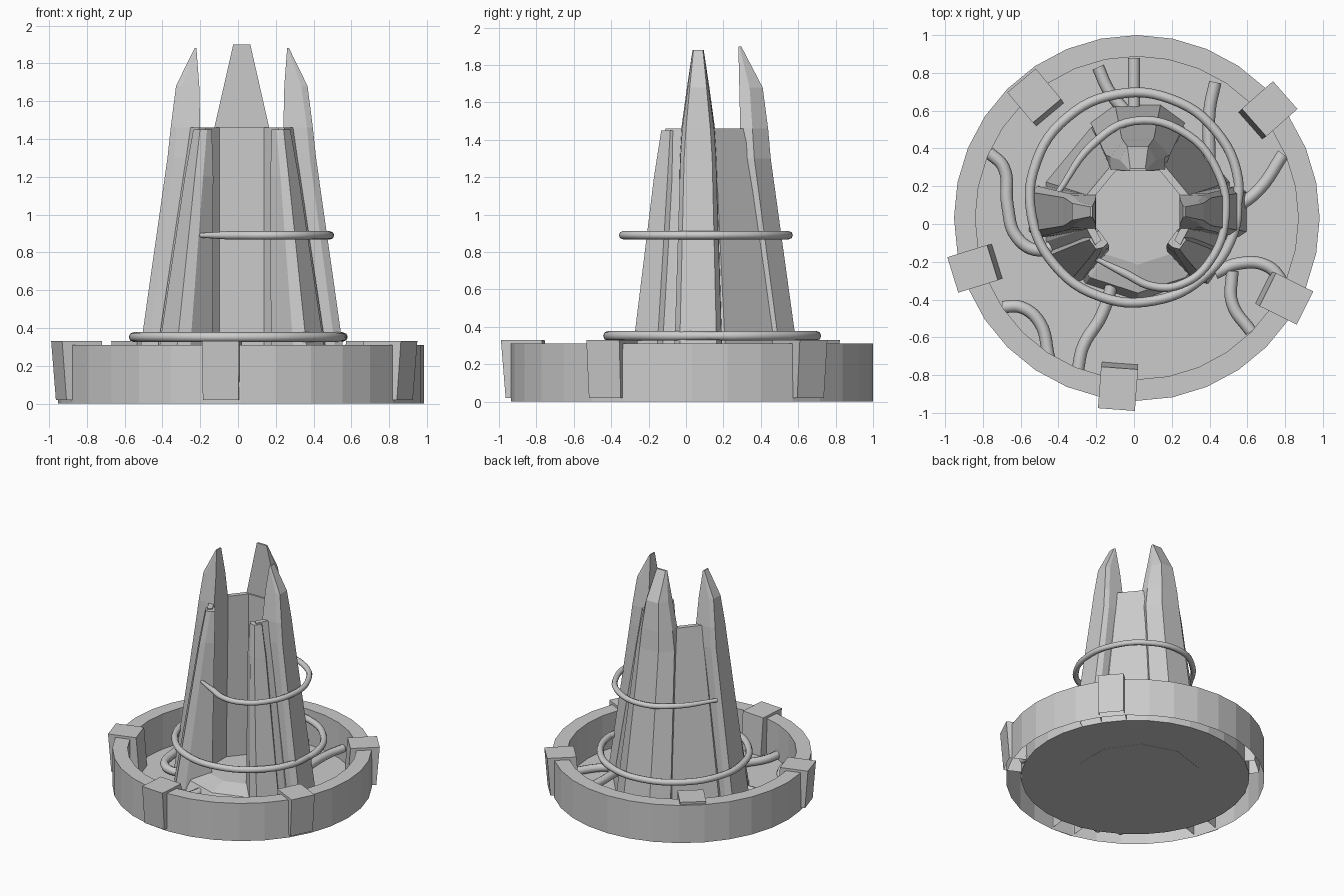
import bpy, bmesh
from math import sin, cos, radians, pi
from mathutils import Matrix

if "Cube" in bpy.data.objects:
    bpy.data.objects.remove(bpy.data.objects["Cube"])


def make(name, verts, faces):
    me = bpy.data.meshes.new(name)
    me.from_pydata(verts, [], faces)
    bm = bmesh.new()
    bm.from_mesh(me)
    bmesh.ops.recalc_face_normals(bm, faces=bm.faces)
    bm.to_mesh(me)
    bm.free()
    ob = bpy.data.objects.new(name, me)
    bpy.context.collection.objects.link(ob)
    return ob


def loft(name, rings, bottom=True, top=True):
    # skin a stack of closed loops
    n = len(rings[0])
    verts = [v for r in rings for v in r]
    faces = []
    for k in range(len(rings) - 1):
        for i in range(n):
            j = (i + 1) % n
            faces.append((k*n + i, k*n + j, (k+1)*n + j, (k+1)*n + i))
    if bottom:
        faces.append(tuple(range(n)))
    if top:
        faces.append(tuple(range((len(rings)-1)*n, len(rings)*n)))
    return make(name, verts, faces)


def circle(c, r, z, n):
    return [(c[0] + r*cos(2*pi*i/n + pi/2), c[1] + r*sin(2*pi*i/n + pi/2), z) for i in range(n)]


def tube(name, pts, rad, taper=None):
    # smooth bevelled curve through points, converted to a mesh
    cu = bpy.data.curves.new(name, 'CURVE')
    cu.dimensions = '3D'
    cu.bevel_depth = rad
    cu.bevel_resolution = 2
    cu.resolution_u = 6
    cu.use_fill_caps = True
    sp = cu.splines.new('BEZIER')
    sp.bezier_points.add(len(pts) - 1)
    for i, (b, p) in enumerate(zip(sp.bezier_points, pts)):
        b.co = p
        b.handle_left_type = b.handle_right_type = 'AUTO'
        b.radius = taper[i] if taper else 1
    ob = bpy.data.objects.new(name, cu)
    bpy.context.collection.objects.link(ob)
    bpy.ops.object.select_all(action='DESELECT')
    ob.select_set(True)
    bpy.context.view_layer.objects.active = ob
    bpy.ops.object.convert(target='MESH')
    bpy.ops.object.shade_smooth_by_angle(angle=radians(50))


# base rim (open underneath) and floor
C = (0.015, 0.032)
loft("base_rim", [circle(C, 0.968, 0, 32), circle(C, 0.968, 0.31, 32),
                  circle(C, 0.855, 0.31, 32), circle(C, 0.855, 0.02, 32)], False, False)
make("base_floor", circle(C, 0.855, 0.02, 32), [tuple(range(32))])

# rim blocks: angle, inner radius, outer radius, twist
for i, (a, r0, r1, tw) in enumerate([(39.4, 0.80, 1.02, 2), (-28.4, 0.79, 1.01, 2),
                                     (-96.3, 0.80, 1.02, 2), (197.2, 0.80, 1.02, 0),
                                     (130, 0.74, 0.95, 0)]):
    rings = []
    for z, d, w in [(0.02, 0.025, 0.095), (0.33, 0, 0.098)]:
        rings.append([(r0 - d, -w, z), (r1 - d, -w, z), (r1 - d, w, z), (r0 - d, w, z)])
    b = loft(f"rim_block_{i+1}", rings, bottom=False)
    rot = Matrix.Rotation(radians(tw), 4, 'Z')
    mid = Matrix.Translation(((r0 + r1)/2, 0, 0))
    b.data.transform(Matrix.Translation((C[0], C[1], 0)) @ Matrix.Rotation(radians(a), 4, 'Z')
                     @ mid @ rot @ mid.inverted())

# tower foundation
T = (0.02, 0.065)
loft("tower_foundation", [circle(T, 0.47, 0.018, 10), circle(T, 0.43, 0.10, 10),
                          circle(T, 0.28, 0.14, 10)])


def blade(name, ang, sections):
    # sections: z, then radius and half width for inner edge, shoulder and outer face
    rings = [[(ri, -wi, z), (rs, -ws, z), (ro, -wo, z), (ro, wo, z), (rs, ws, z), (ri, wi, z)]
             for z, ri, wi, rs, ws, ro, wo in sections]
    ob = loft(name, rings)
    ob.data.transform(Matrix.Translation((T[0], T[1], 0)) @ Matrix.Rotation(radians(ang), 4, 'Z'))


# tall blades
blade("back_blade", 90, [(0.02, 0.23, 0.14, 0.47, 0.25, 0.565, 0.12),
                         (1.30, 0.225, 0.145, 0.30, 0.17, 0.388, 0.085),
                         (1.46, 0.225, 0.145, 0.29, 0.145, 0.374, 0.075),
                         (1.68, 0.22, 0.095, 0.275, 0.095, 0.345, 0.055),
                         (1.90, 0.215, 0.045, 0.22, 0.045, 0.23, 0.04)])
for name, ang in [("right_blade", 0), ("left_blade", 180)]:
    blade(name, ang, [(0.02, 0.23, 0.13, 0.53, 0.135, 0.575, 0.105),
                      (1.30, 0.22, 0.10, 0.36, 0.095, 0.393, 0.075),
                      (1.46, 0.22, 0.09, 0.345, 0.085, 0.376, 0.065),
                      (1.68, 0.225, 0.06, 0.315, 0.055, 0.348, 0.045),
                      (1.88, 0.24, 0.03, 0.242, 0.03, 0.25, 0.025)])
# short front blades
for name, ang in [("front_left_blade", 216), ("front_right_blade", -36)]:
    blade(name, ang, [(0.02, 0.25, 0.08, 0.45, 0.12, 0.525, 0.09),
                      (1.20, 0.23, 0.06, 0.30, 0.065, 0.34, 0.045),
                      (1.45, 0.225, 0.04, 0.26, 0.045, 0.295, 0.03)])

# recessed wall joining the blades, open at the front
angs = [-38, -18, 18, 61, 119, 162, 198, 218]
prof = [(0.245, 0.02), (0.51, 0.02), (0.285, 1.46), (0.245, 1.46)]
loft("tower_wall", [[(T[0] + r*cos(radians(a)), T[1] + r*sin(radians(a)), z) for r, z in prof]
                    for a in angs])

# lower wire loop, slightly more than one turn
pts = [(0.005 + 0.555*cos(radians(a)), 0.14 + 0.555*sin(radians(a)), 0.352)
       for a in range(-20, 371, 30)]
tube("lower_wire", pts, 0.026, [0.5] + [1]*12 + [0.8])

# upper wire loop
up = [(-0.40, 0.17), (-0.22, 0.42), (0.0, 0.545), (0.28, 0.475), (0.45, 0.26), (0.485, 0.05),
      (0.40, -0.2), (0.25, -0.32), (0.1, -0.33), (-0.05, -0.26), (-0.22, -0.175)]
tube("upper_wire", [(x, y, 0.89) for x, y in up], 0.022, [0.7] + [1]*9 + [0.5])

# floor cables
cables = [
    [(-0.77, 0.38), (-0.69, 0.30), (-0.67, 0.1), (-0.62, -0.07), (-0.5, -0.14), (-0.4, -0.1)],
    [(-0.70, -0.44), (-0.60, -0.44), (-0.50, -0.52), (-0.45, -0.71)],
    [(-0.30, -0.79), (-0.27, -0.65), (-0.17, -0.48), (-0.12, -0.3), (-0.15, -0.12)],
    [(0.43, -0.26), (0.55, -0.21), (0.70, -0.22), (0.78, -0.3), (0.80, -0.36)],
    [(0.52, -0.25), (0.52, -0.42), (0.62, -0.57)],
    [(0.50, 0.06), (0.66, 0.18), (0.79, 0.37)],
    [(0.43, 0.75), (0.40, 0.6), (0.40, 0.33)],
    [(0.0, 0.88), (0.0, 0.72), (0.0, 0.56)],
    [(-0.19, 0.83), (-0.13, 0.70), (-0.03, 0.58)],
]
for i, c in enumerate(cables):
    z = 0.15 if i == 6 else 0.055
    tube(f"floor_cable_{i+1}", [(x, y, z) for x, y in c], 0.033)
